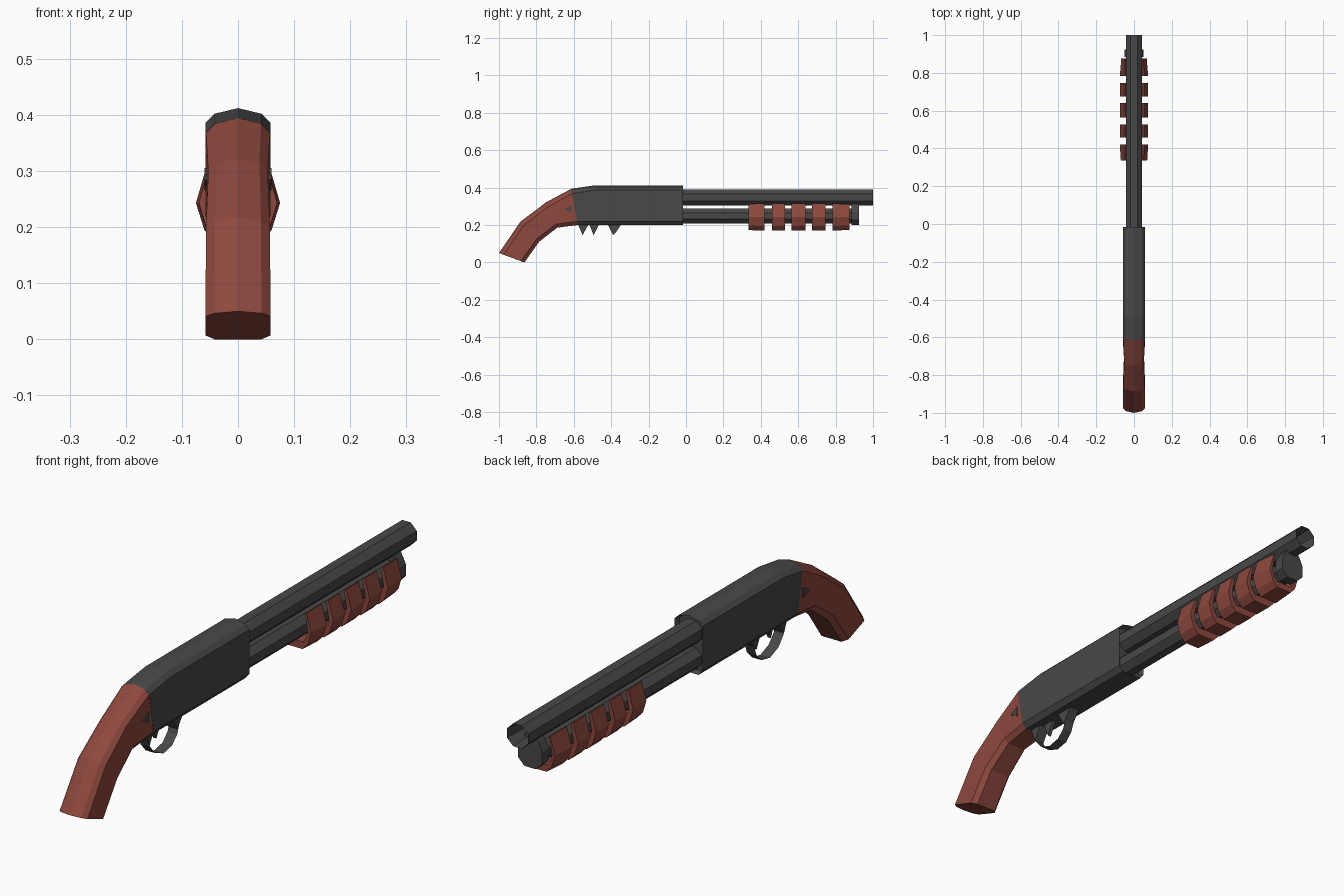
import bpy, bmesh, math
from mathutils import Vector

cube = bpy.data.objects.get("Cube")
if cube:
    bpy.data.objects.remove(cube)


def material(name, color):
    m = bpy.data.materials.new(name)
    m.use_nodes = True
    m.diffuse_color = (*color, 1)
    m.node_tree.nodes["Principled BSDF"].inputs["Base Color"].default_value = (*color, 1)
    return m


STEEL = material("dark steel", (0.065, 0.065, 0.065))
WOOD = material("red wood", (0.27, 0.065, 0.048))


def finish(name, bm, mat, closed=True):
    if closed:
        bmesh.ops.recalc_face_normals(bm, faces=bm.faces)
    mesh = bpy.data.meshes.new(name)
    bm.to_mesh(mesh)
    bm.free()
    mesh.materials.append(mat)
    ob = bpy.data.objects.new(name, mesh)
    bpy.context.collection.objects.link(ob)
    return ob


def loft(name, rings, mat, recess=None):
    """Skin closed rings; recess=(rim, depth) hollows the last end."""
    bm = bmesh.new()
    loops = [[bm.verts.new(p) for p in r] for r in rings]
    n = len(loops[0])
    for a, b in zip(loops, loops[1:]):
        for i in range(n):
            j = (i + 1) % n
            bm.faces.new((a[i], a[j], b[j], b[i]))
    bm.faces.new(loops[0])
    end = bm.faces.new(loops[-1])
    bmesh.ops.recalc_face_normals(bm, faces=bm.faces)
    if recess:
        bmesh.ops.inset_region(bm, faces=[end], thickness=recess[0])
        for v in end.verts:
            v.co.y -= recess[1]
    return finish(name, bm, mat)


def body_ring(top, bottom, w=0.058, cut=0.026):
    """Chamfered section with a slight top ridge, between two (y, z) points."""
    t, b = Vector((0, *top)), Vector((0, *bottom))
    d = (b - t).normalized()
    half = [(0, t), (0.72 * w, t + d * 0.01), (w, t + d * cut),
            (w, b - d * 0.02), (0.72 * w, b)]
    right = [Vector((x, p.y, p.z)) for x, p in half]
    left = [Vector((-x, p.y, p.z)) for x, p in reversed(half[1:])]
    return right + left


def octagon(y, z, r):
    R = r / math.cos(math.pi / 8)
    return [(R * math.cos(a), y, z + R * math.sin(a))
            for a in ((i + 0.5) * math.pi / 4 for i in range(8))]


def section(points, y):
    """Mirror a half outline of (x, z) points at depth y."""
    return [(x, y, z) for x, z in points] + [(-x, y, z) for x, z in reversed(points)]


def prism_x(name, outline, x0, x1, mat):
    return loft(name, [[(x, y, z) for y, z in outline] for x in (x0, x1)], mat)


# Receiver and pistol grip stock
loft("receiver", [body_ring((-0.613, 0.394), (-0.58, 0.2)),
                  body_ring((-0.49, 0.412), (-0.48, 0.2)),
                  body_ring((-0.015, 0.412), (-0.015, 0.2))], STEEL, (0.008, 0.02))
loft("stock", [body_ring((-0.613, 0.394), (-0.58, 0.2), 0.057),
               body_ring((-0.747, 0.322), (-0.688, 0.186), 0.053),
               body_ring((-0.885, 0.218), (-0.784, 0.112), 0.057),
               body_ring((-1.0, 0.05), (-0.864, 0.0), 0.058)], WOOD)

# Small pin plates on both sides of the stock
for side, s in (("left", 1), ("right", -1)):
    prism_x(side + "_stock_pin", [(-0.65, 0.285), (-0.612, 0.305), (-0.612, 0.265)],
            s * 0.053, s * 0.0595, STEEL)

# Barrel with open muzzle, magazine tube and its end bracket
loft("barrel", [octagon(-0.04, 0.347, 0.043), octagon(1.0, 0.347, 0.043)], STEEL, (0.009, 0.12))
loft("magazine_tube", [octagon(-0.04, 0.248, 0.04), octagon(0.89, 0.248, 0.04)], STEEL)
cap = [(0.02, 0.325), (0.036, 0.3), (0.05, 0.27), (0.05, 0.226), (0.024, 0.2)]
loft("magazine_cap", [section(cap, y) for y in (0.885, 0.925)], STEEL)

# Ribbed forend: open-topped shells around the tube
outer = [(0.054, 0.315), (0.075, 0.243), (0.06, 0.195), (0.036, 0.17)]
inner = [(0.036, 0.2), (0.046, 0.215), (0.056, 0.243), (0.044, 0.31)]


def rib_ring(y, k):
    def fit(p):
        return p[0] * k, 0.248 + (p[1] - 0.248) * (0.5 + 0.5 * k)
    out = [fit(p) for p in outer]
    right = [(x, y, z) for x, z in out]
    left = [(-x, y, z) for x, z in reversed(out)]
    back = [(-x, y, z) for x, z in inner]
    front = [(x, y, z) for x, z in reversed(inner)]
    # outside down the right, up the left, then back along the inside
    return right + left + back[::-1] + front[::-1]


ribs = [(0.335, 0.42, 0.93, 1), (0.459, 0.528, 1, 1), (0.565, 0.64, 1, 1),
        (0.675, 0.747, 1, 1), (0.784, 0.875, 1, 0.9)]
for i, (y0, y1, k0, k1) in enumerate(ribs):
    loft(f"forend_rib_{i + 1}", [rib_ring(y0, k0), rib_ring(y1, k1)], WOOD)

# Trigger and the two guard roots
prism_x("trigger", [(-0.518, 0.205), (-0.464, 0.205), (-0.494, 0.146)], -0.007, 0.007, STEEL)
prism_x("guard_rear_root", [(-0.578, 0.205), (-0.52, 0.205), (-0.553, 0.146)], -0.02, 0.02, STEEL)
prism_x("guard_front_root", [(-0.42, 0.205), (-0.345, 0.205), (-0.372, 0.165), (-0.39, 0.146)],
        -0.02, 0.02, STEEL)

# Trigger guard: a thin bent strip
path = [(-0.565, 0.18), (-0.55, 0.14), (-0.52, 0.105), (-0.47, 0.085),
        (-0.42, 0.095), (-0.39, 0.125), (-0.375, 0.165), (-0.345, 0.2)]
bm = bmesh.new()
strip = [[bm.verts.new((x, y, z)) for x in (-0.02, 0.02)] for y, z in path]
for a, b in zip(strip, strip[1:]):
    bm.faces.new((a[0], b[0], b[1], a[1]))
finish("trigger_guard", bm, STEEL, closed=False)
